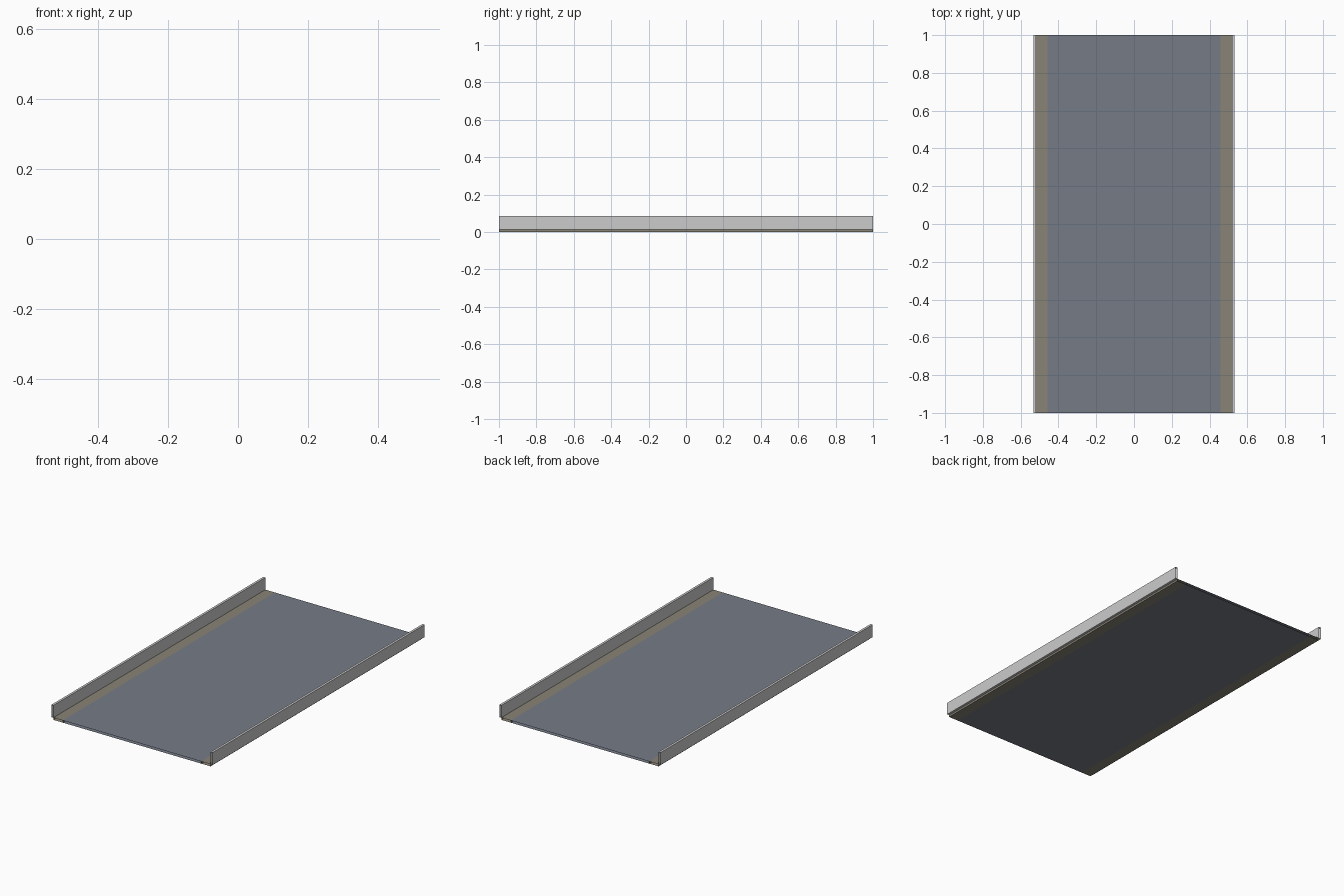
import bpy, bmesh

if "Cube" in bpy.data.objects:
    bpy.data.objects.remove(bpy.data.objects["Cube"])


def material(name, rgb):
    m = bpy.data.materials.new(name)
    m.diffuse_color = (*rgb, 1)
    m.use_nodes = True
    m.node_tree.nodes["Principled BSDF"].inputs["Base Color"].default_value = m.diffuse_color
    return m


def open_beam(name, x0, x1, z0, z1, mat=None):
    """Rectangular profile swept along y, with open ends so sections can chain."""
    bm = bmesh.new()
    profile = [(x0, z0), (x1, z0), (x1, z1), (x0, z1)]
    front = [bm.verts.new((x, -1, z)) for x, z in profile]
    back = [bm.verts.new((x, 1, z)) for x, z in profile]
    for i in range(4):
        j = (i + 1) % 4
        bm.faces.new((front[j], front[i], back[i], back[j]))
    mesh = bpy.data.meshes.new(name)
    bm.normal_update()
    # make sure the sides face outwards
    cx, cz = (x0 + x1) / 2, (z0 + z1) / 2
    for f in bm.faces:
        c = f.calc_center_median()
        if (c.x - cx) * f.normal.x + (c.z - cz) * f.normal.z < 0:
            f.normal_flip()
    bm.to_mesh(mesh)
    bm.free()
    ob = bpy.data.objects.new(name, mesh)
    bpy.context.collection.objects.link(ob)
    if mat:
        mesh.materials.append(mat)
    return ob


deck_mat = material("deck_blue_grey", (0.18, 0.20, 0.24))
kerb_mat = material("kerb_tan", (0.25, 0.23, 0.18))

# central deck
open_beam("deck", -0.457, 0.457, 0.0, 0.013, deck_mat)

# edge strips and side walls, one per side
for side, s in (("left", -1), ("right", 1)):
    a, b = sorted((s * 0.457, s * 0.519))
    open_beam("edge_strip_" + side, a, b, 0.0, 0.013, kerb_mat)
    a, b = sorted((s * 0.519, s * 0.533))
    open_beam("side_wall_" + side, a, b, 0.012, 0.086)
